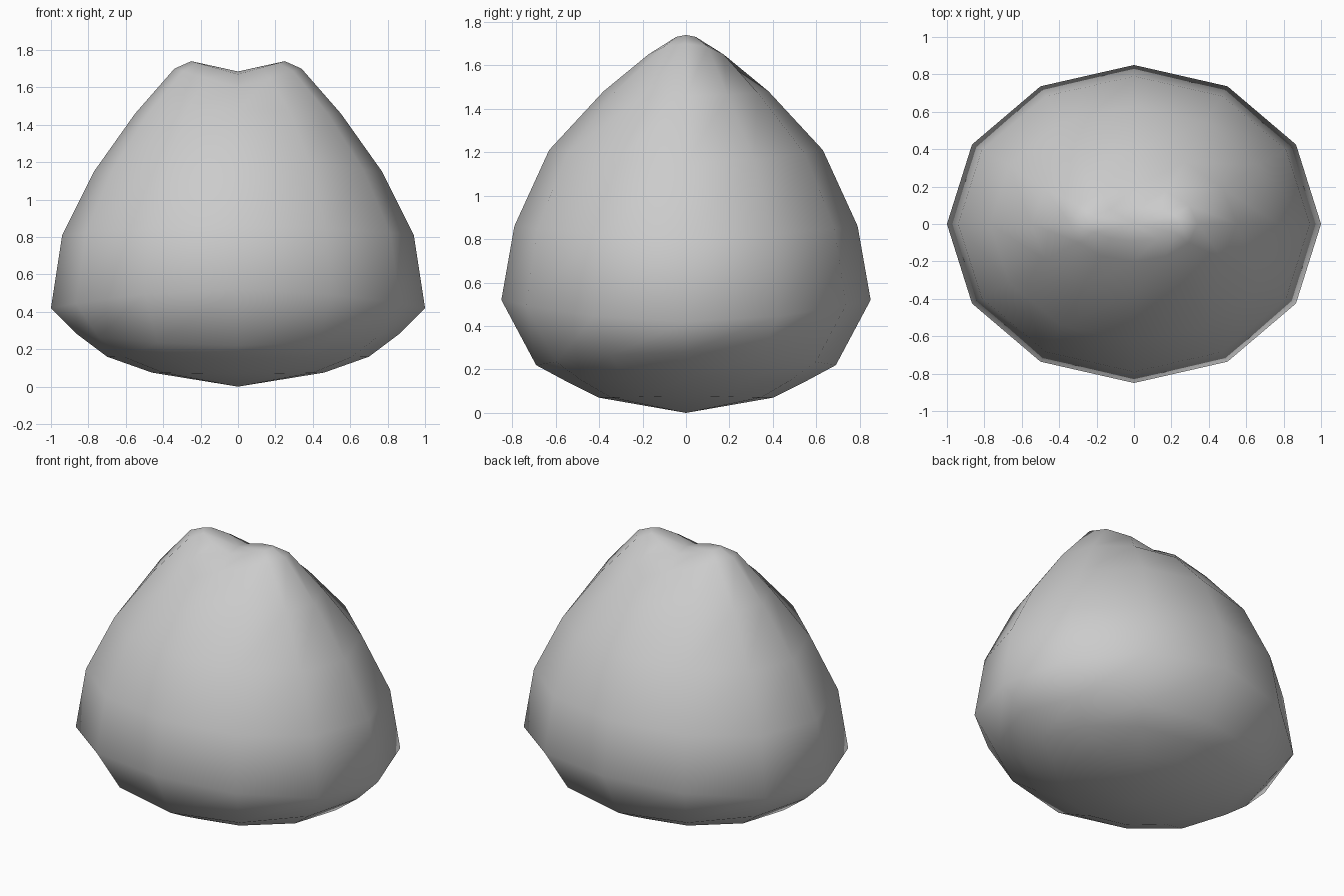
import bpy, bmesh
from math import cos, sin, pi

if "Cube" in bpy.data.objects:
    bpy.data.objects.remove(bpy.data.objects["Cube"])

SIDES = 12
# Rings from bottom to top: (x radius, z on the x axis, y radius, z on the y axis)
RINGS = [
    (0.46, 0.075, 0.40, 0.07),
    (0.70, 0.16, 0.56, 0.15),
    (0.86, 0.28, 0.69, 0.22),
    (1.00, 0.42, 0.85, 0.52),
    (0.94, 0.81, 0.79, 0.86),
    (0.77, 1.15, 0.63, 1.21),
    (0.55, 1.46, 0.38, 1.48),
    (0.34, 1.70, 0.20, 1.60),
    (0.25, 1.74, 0.09, 1.67),
]

bm = bmesh.new()
bottom = bm.verts.new((0, 0, 0))
top = bm.verts.new((0, 0, 1.685))


def ring(rx, zx, ry, zy):
    """Oval loop whose height blends between its two axes."""
    verts = []
    for i in range(SIDES):
        a = 2 * pi * i / SIDES
        blend = cos(a) ** 2 if zx < 1.7 else abs(cos(a))
        verts.append(bm.verts.new((rx * cos(a), ry * sin(a), zy + (zx - zy) * blend)))
    return verts


# Body walls between rings, closed by fans at the bottom and the top dimple
loops = [ring(*r) for r in RINGS]
for i in range(SIDES):
    j = (i + 1) % SIDES
    for lo, hi in zip(loops, loops[1:]):
        bm.faces.new((lo[i], lo[j], hi[j], hi[i]))
    bm.faces.new((bottom, loops[0][j], loops[0][i]))
    bm.faces.new((top, loops[-1][i], loops[-1][j]))

bmesh.ops.recalc_face_normals(bm, faces=bm.faces)
for f in bm.faces:
    f.smooth = True
mesh = bpy.data.meshes.new("rounded_body")
bm.to_mesh(mesh)
bm.free()
body = bpy.data.objects.new("rounded_body", mesh)
bpy.context.collection.objects.link(body)
